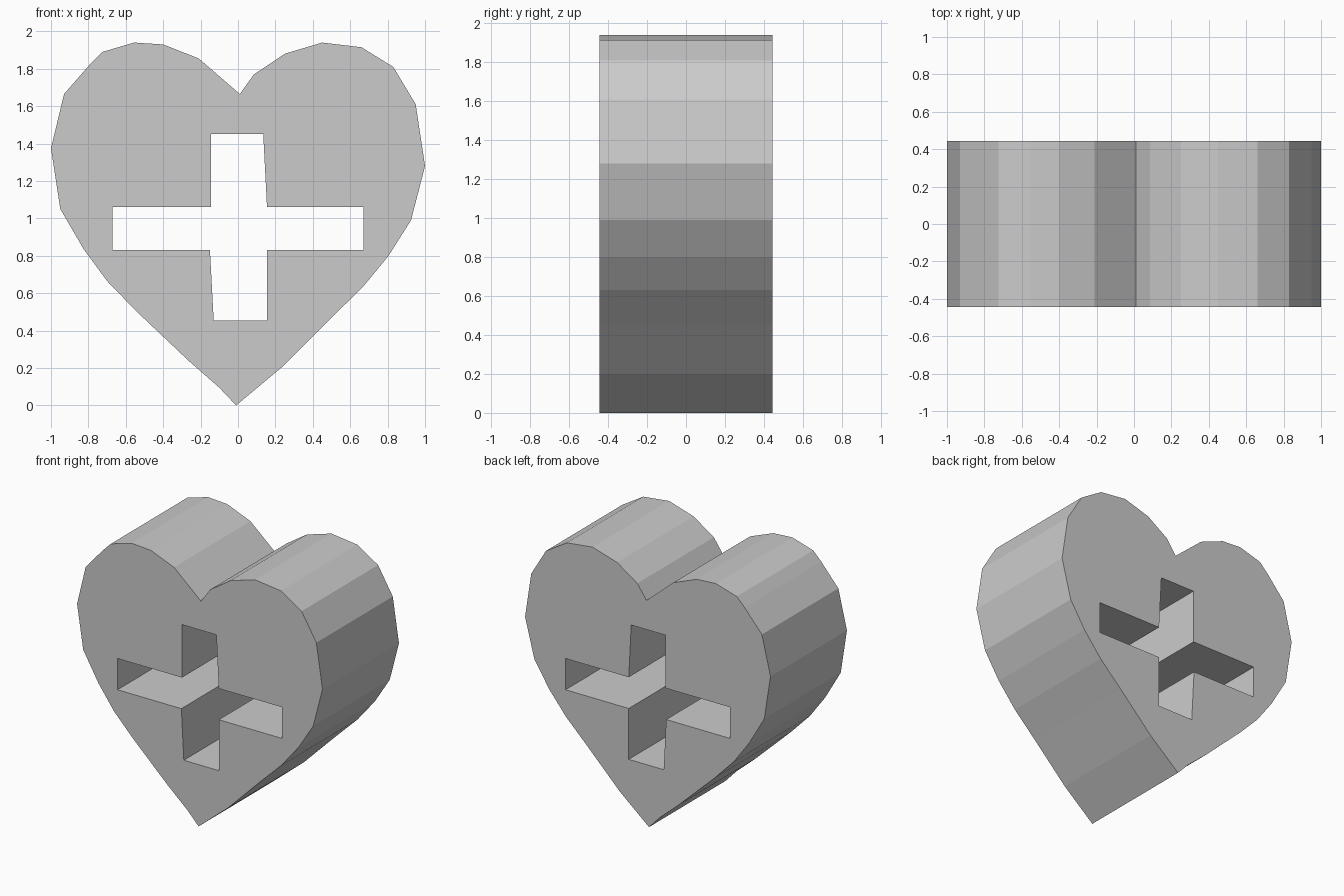
import bpy
from math import pi

if "Cube" in bpy.data.objects:
    bpy.data.objects.remove(bpy.data.objects["Cube"])

HALF_DEPTH = 0.445

# Heart outline (x, z), anticlockwise from the bottom tip
heart = [(-0.01, 0), (0.08, 0.075), (0.23, 0.2), (0.49, 0.46), (0.665, 0.63),
         (0.805, 0.80), (0.925, 0.99), (1.0, 1.28), (0.95, 1.61), (0.83, 1.81),
         (0.66, 1.915), (0.45, 1.94), (0.25, 1.88), (0.085, 1.77), (0.01, 1.665),
         (-0.21, 1.855), (-0.40, 1.93), (-0.555, 1.94), (-0.725, 1.89),
         (-0.79, 1.825), (-0.93, 1.665), (-1.0, 1.375), (-0.95, 1.05),
         (-0.825, 0.835), (-0.70, 0.665), (-0.545, 0.505), (-0.26, 0.235), (-0.10, 0.095)]

# Slightly uneven cross-shaped opening running right through
cross = [(-0.145, 1.45), (0.135, 1.45), (0.155, 1.06), (0.67, 1.06), (0.67, 0.83),
         (0.155, 0.83), (0.155, 0.455), (-0.13, 0.455), (-0.15, 0.83),
         (-0.67, 0.83), (-0.67, 1.06), (-0.145, 1.06)]


def add_loop(curve, points):
    spline = curve.splines.new('POLY')
    spline.points.add(len(points) - 1)
    for p, (x, z) in zip(spline.points, points):
        p.co = (x, z, 0, 1)
    spline.use_cyclic_u = True


# Filled profile extruded equally to front and back
curve = bpy.data.curves.new("heart_block", 'CURVE')
curve.dimensions = '2D'
curve.fill_mode = 'BOTH'
curve.extrude = HALF_DEPTH
add_loop(curve, heart)
add_loop(curve, cross)

block = bpy.data.objects.new("heart_block", curve)
bpy.context.collection.objects.link(block)
block.rotation_euler.x = pi / 2

# Turn into a flat-shaded mesh
bpy.context.view_layer.objects.active = block
block.select_set(True)
bpy.ops.object.convert(target='MESH')
bpy.ops.object.transform_apply(location=False, rotation=True, scale=False)
bpy.ops.object.mode_set(mode='EDIT')
bpy.ops.mesh.select_all(action='SELECT')
bpy.ops.mesh.remove_doubles(threshold=0.0005)
bpy.ops.mesh.normals_make_consistent(inside=False)
bpy.ops.object.mode_set(mode='OBJECT')
bpy.ops.object.shade_flat()
